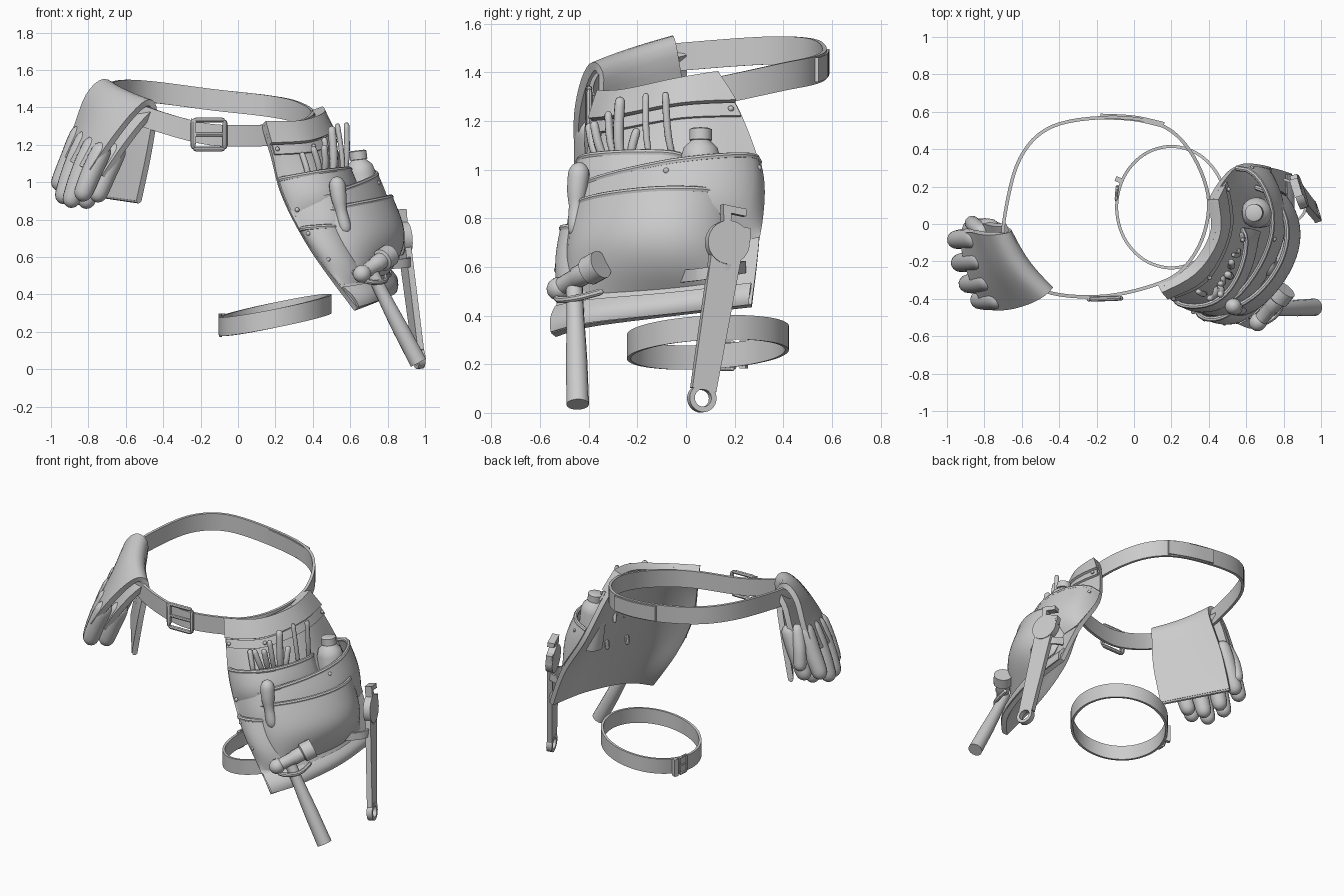
import bpy, math
from mathutils import Vector as V

if "Cube" in bpy.data.objects:
    bpy.data.objects.remove(bpy.data.objects["Cube"])


def cr(pts, t, closed=False):
    """Catmull-Rom point at t in 0..len-1 (or 0..len when closed)"""
    n = len(pts)
    i = int(math.floor(t)) if closed else max(0, min(int(t), n - 2))
    f = t - i
    g = (lambda k: V(pts[k % n])) if closed else (lambda k: V(pts[max(0, min(k, n - 1))]))
    a, b, c, d = g(i - 1), g(i), g(i + 1), g(i + 2)
    return 0.5 * (2 * b + (c - a) * f + (2 * a - 5 * b + 4 * c - d) * f * f + (3 * b - a - 3 * c + d) * f ** 3)


def make(name, verts, faces, thick=0.0):
    me = bpy.data.meshes.new(name)
    me.from_pydata([tuple(v) for v in verts], [], faces)
    ob = bpy.data.objects.new(name, me)
    bpy.context.collection.objects.link(ob)
    bpy.ops.object.select_all(action='DESELECT')
    ob.select_set(True)
    bpy.context.view_layer.objects.active = ob
    if thick:
        m = ob.modifiers.new("thickness", 'SOLIDIFY')
        m.thickness, m.offset = thick, 0
        bpy.ops.object.modifier_apply(modifier=m.name)
    bpy.ops.object.shade_smooth_by_angle(angle=math.radians(40))
    return ob


def grid(name, rows, thick, wrap=False):
    n, m = len(rows), len(rows[0])
    faces = [(i * m + j, i * m + j + 1, (i + 1) % n * m + j + 1, (i + 1) % n * m + j)
             for i in range(n if wrap else n - 1) for j in range(m - 1)]
    return make(name, [p for r in rows for p in r], faces, thick)


def ribbon(name, pts, width, thick, closed=False, steps=6):
    n = (len(pts) if closed else len(pts) - 1) * steps
    c = [cr(pts, k / steps, closed) for k in range(n if closed else n + 1)]
    return grid(name, [(p - V((0, 0, width / 2)), p + V((0, 0, width / 2))) for p in c], thick, closed)


def tube(name, pts, radii, rounded=False, sides=14, n=18):
    pts = [V(p) for p in pts]
    S = len(pts) - 1
    ts = [(0.5 - 0.5 * math.cos(math.pi * k / n)) if rounded else k / n for k in range(n + 1)]
    if not rounded and S == len(radii) - 1 and S > 3:
        ts = [k / S for k in range(S + 1)]
    c = [cr(pts, t * S) for t in ts]
    L = sum((c[k + 1] - c[k]).length for k in range(len(c) - 1))
    verts, d, nrm = [], 0, None
    for k, p in enumerate(c):
        tan = (c[min(k + 1, len(c) - 1)] - c[max(k - 1, 0)]).normalized()
        nrm = tan.orthogonal() if nrm is None else nrm - tan * nrm.dot(tan)
        nrm.normalize()
        bi = tan.cross(nrm)
        x = ts[k] * (len(radii) - 1)
        i = min(int(x), len(radii) - 2)
        r = radii[i] + (radii[i + 1] - radii[i]) * (x - i)
        if k:
            d += (p - c[k - 1]).length
        e = max(0, min(d, L - d))
        if rounded and e < r:
            r *= max(0.05, math.sqrt(max(0, 1 - (1 - e / r) ** 2)))
        verts += [p + r * (nrm * math.cos(a) + bi * math.sin(a))
                  for a in (2 * math.pi * s / sides for s in range(sides))]
    q, m = sides, len(c)
    faces = [(i * q + s, i * q + (s + 1) % q, (i + 1) * q + (s + 1) % q, (i + 1) * q + s)
             for i in range(m - 1) for s in range(q)]
    faces += [tuple(range(q))[::-1], tuple(range((m - 1) * q, m * q))]
    return make(name, verts, faces)


def buckle(name, c, right, w, h, r):
    c, right, up = V(c), V(right).normalized(), V((0, 0, 1))
    k = [c + right * a * w + up * b * h for a, b in ((-1, -1), (1, -1), (1, 1), (-1, 1))]
    for i in range(4):
        tube(name + "_bar", [k[i], k[(i + 1) % 4]], [r, r], True, 8, 8)
    tube(name + "_prong", [c - right * w, c + right * w], [r * .8, r * .8], True, 8, 8)


# waist belt with buckle, keeper and overlapping end
ribbon("waist_belt", [(.14, -.315, 1.25), (.28, -.22, 1.26), (.375, -.05, 1.29), (.395, .16, 1.33),
                      (.30, .39, 1.38), (.14, .53, 1.41), (-.13, .57, 1.44), (-.44, .52, 1.48),
                      (-.61, .35, 1.49), (-.69, .05, 1.47), (-.69, -.12, 1.45), (-.61, -.27, 1.40),
                      (-.44, -.37, 1.33), (-.15, -.385, 1.255)], .115, .018, True)
ribbon("belt_overlap", [(.16, .53, 1.41), (0, .565, 1.425), (-.18, .575, 1.445)], .10, .03)
buckle("belt_buckle", (-.155, -.40, 1.255), (1, .03, 0), .085, .078, .013)
ribbon("belt_keeper", [(-.25, -.40, 1.275), (-.225, -.40, 1.27)], .13, .025)

# thigh strap with buckle
ring = [(.2 + .293 * math.cos(a), .09 + .325 * math.sin(a), .29 + .06 * math.cos(a) + .018 * math.sin(a))
        for a in (2 * math.pi * k / 12 for k in range(12))]
ribbon("thigh_strap", ring, .10, .016, True)
buckle("thigh_buckle", (-.093, .165, .235), (.08, 1, 0), .035, .055, .008)
ribbon("thigh_keeper", [(-.09, .225, .24), (-.08, .25, .24)], .115, .03)

# pouch back panel: a curved leather sheet, u front to back, v top to bottom
PANEL = [[(.13, -.33, 1.31), (.31, -.23, 1.31), (.42, -.05, 1.355), (.41, .13, 1.39)],
         [(.18, -.38, 1.14), (.38, -.28, 1.15), (.50, -.02, 1.20), (.47, .23, 1.21)],
         [(.24, -.42, .92), (.46, -.35, .93), (.61, -.02, .95), (.56, .31, .96)],
         [(.39, -.48, .64), (.57, -.41, .64), (.73, -.05, .66), (.72, .30, .70)],
         [(.63, -.545, .32), (.74, -.40, .36), (.82, -.08, .40), (.83, .27, .44)]]


def P(u, v):
    return cr([cr(r, u * 3) for r in PANEL], v)


def N(u, v):
    u, v, e = min(max(u, .02), .98), min(max(v, .02), 3.98), .01
    return (P(u, v + e) - P(u, v - e)).cross(P(u + e, v) - P(u - e, v)).normalized()


def patch(name, u0, u1, v0, v1, off, thick, n=16, m=16, skew=0.0):
    """Sheet over the panel; off(s, t) is the distance from it."""
    rows = []
    for j in range(m + 1):
        t = j / m
        row = []
        for i in range(n + 1):
            s = i / n
            u, v = u0 + (u1 - u0) * s, v0 + (v1 - v0) * t + skew * (1 - s) * (1 - t)
            row.append(P(u, v) + N(u, v) * off(s, t))
        rows.append(row)
    grid(name, rows, thick)
    return rows


def pocket(name, u0, u1, v0, v1, depth, lean=1.0, skew=0.0):
    """Open-topped pouch bulging off the panel; lean > 1 shifts the bulge to the back."""
    def f(s, t):
        return .014 + depth * max(0, math.sin(math.pi * s ** lean)) ** .6 * math.cos(math.pi / 2 * t ** 2.2)
    rows = patch(name, u0, u1, v0, v1, f, .016, 22, 16, skew)
    tube(name + "_rim", rows[0], [.014] * len(rows[0]), sides=8)


def rivet(u, v, off):
    p, n = P(u, v), N(u, v)
    tube("rivet", [p + n * off, p + n * (off + .022)], [.014, .012], True, 10, 6)


patch("pouch_back_panel", 0, 1, 0, 4, lambda s, t: 0, .03, 20, 28)
patch("pouch_top_flap", 0, 1, 0, .72, lambda s, t: .03, .03)
patch("tool_strap", .02, .98, .75, 1.0, lambda s, t: .025, .014, 16, 3)
patch("bottom_hem", .02, .98, 3.6, 3.98, lambda s, t: .015 + .015 * math.sin(math.pi * t), .018)
pocket("tool_pocket", .03, .66, 1.62, 2.4, .075, 1.2)
pocket("middle_pocket", .05, 1, 1.75, 2.95, .14, 1.9, .45)
pocket("lower_pocket", .22, .86, 2.36, 3.5, .175, 1.4)
pocket("hammer_holder", .03, .36, 2.65, 3.55, .05)
for u, v, o in ((.06, .88, .03), (.35, .88, .03), (.92, .88, .03), (.08, 2.3, .03), (.96, 1.95, .07),
                (.96, 2.6, .03), (.07, 2.75, .04), (.1, 3.2, .04), (.3, 2.75, .05), (.64, 2.05, .145)):
    rivet(u, v, o)
for u in (.5, .62):
    p, n = P(u, 2.6), N(u, 2.6)
    tube("back_stud", [p, p - n * .03 + V((0, .01, .02)), p - n * .03 + V((0, .01, -.03))], [.014, .014], True, 8, 8)

# hammer
tube("hammer_handle", [(.70, -.46, .55), (.82, -.452, .31), (.965, -.445, .035)], [.034, .036, .044, .047])
tube("hammer_head", [(.66, -.53, .51), (.73, -.45, .555), (.735, -.445, .558), (.765, -.405, .58), (.77, -.40, .583), (.81, -.35, .61)],
     [.036, .04, .045, .045, .06, .06], sides=20)
tube("hammer_peen", [(.635, -.56, .49), (.69, -.49, .53)], [.045, .05], True, 16)
tube("hammer_loop", [(.60, -.48, .53), (.69, -.53, .47), (.78, -.46, .47), (.79, -.34, .50)], [.014] * 2, True, 8)

# adjustable wrench: flat plates in a tilted frame, a along handle, b across
A, B = V((.885, .17, .70)), V((.968, .065, .06))
down = (B - A).normalized()
side = V((-.32, 1, 0))
side = (side - down * side.dot(down)).normalized()
L = (B - A).length
W = lambda a, b: A + down * a + side * b


def plate(name, outline, thick):
    make(name, [W(a, b) for a, b in outline], [tuple(range(len(outline)))], thick)


circ = lambda r, a0=0, n=24: [(a0 + r * math.cos(2 * math.pi * k / n), r * math.sin(2 * math.pi * k / n)) for k in range(n)]
plate("wrench_handle", [(.05, -.065), (.05, .065), (L - .035, .052), (L - .035, -.052)], .034)
o, i = circ(.058, L), circ(.036, L)
make("wrench_ring", [W(*p) for p in o + i], [(k, (k + 1) % 24, 24 + (k + 1) % 24, 24 + k) for k in range(24)], .036)
plate("wrench_head", circ(.09), .045)
plate("wrench_fixed_jaw", [(-.05, -.03), (-.15, -.05), (-.15, .05), (-.12, .055), (-.12, -.01), (-.05, .0)], .045)
plate("wrench_sliding_jaw", [(-.03, .02), (-.075, .02), (-.075, .085), (-.02, .09)], .04)
ribbon("wrench_holder", [(.80, -.03, .56), (.91, .06, .57), (.895, .19, .59), (.80, .24, .60)], .05, .014)

# screwdriver, bottle and a canister in the pockets
tube("screwdriver_handle", [(.525, -.435, 1.03), (.545, -.45, .88), (.58, -.45, .72)], [.036, .045, .042, .03, .036, .03], True)
tube("screwdriver_shaft", [(.57, -.45, .76), (.63, -.44, .55)], [.014, .014])
zs = (.80, 1.05, 1.09, 1.12, 1.121, 1.165, 1.17)
tube("bottle", [(.66 - .12 * (z - 1), .06, z) for z in zs], [.08, .082, .07, .038, .047, .047, .036], sides=20)
tube("canister", [(.73, -.22, .66), (.70, -.23, .89)], [.05, .05], True)

# slim hand tools: top, bottom, radius
for top, bot, r in (((.50, -.27, 1.30), (.50, -.255, .95), .022), ((.53, -.165, 1.315), (.56, -.13, .95), .014),
                    ((.58, -.085, 1.32), (.56, -.03, .95), .015), ((.40, -.40, 1.19), (.44, -.33, .98), .017),
                    ((.46, -.38, 1.20), (.45, -.30, .98), .018), ((.46, -.32, 1.24), (.47, -.27, .98), .016),
                    ((.52, -.20, 1.17), (.50, -.22, .98), .018), ((.34, -.36, 1.16), (.38, -.36, .95), .016)):
    tube("hand_tool", [top, (V(top) + V(bot)) / 2 + V((.012, -.015, 0)), bot], [r, r, r * .7], True, 10, 12)

# gloves folded over the belt: cuff inside, palm outside
FOLD = [((-.80, .01, .94), (-.53, -.36, .90)), ((-.74, .0, 1.2), (-.475, -.37, 1.16)),
        ((-.67, -.04, 1.47), (-.445, -.35, 1.37)), ((-.72, -.05, 1.535), (-.48, -.38, 1.425)),
        ((-.80, -.05, 1.46), (-.56, -.42, 1.36)), ((-.86, -.04, 1.30), (-.67, -.45, 1.22)),
        ((-.92, -.05, 1.14), (-.78, -.45, 1.06))]
cols = [[cr([f[0] for f in FOLD], t / 4).lerp(cr([f[1] for f in FOLD], t / 4), s / 10)
         + V((-.8, -.6, 0)) * .03 * math.sin(math.pi * s / 10) * (1 if t > 12 else t / 12) for s in range(11)] for t in range(25)]
grid("glove_cuff_and_palm", cols, .035)
grid("glove_under_layer", [[p + V((.065, .045, -.03)) for p in r] for r in cols[14:]], .035)
tube("cuff_hem", cols[0], [.014] * 11, sides=8)
HAND = (((-.83, -.08, 1.30), (-.895, -.08, 1.13), (-.97, -.085, .955)),
        ((-.80, -.19, 1.27), (-.88, -.20, 1.08), (-.945, -.21, .885)),
        ((-.76, -.30, 1.24), (-.84, -.315, 1.05), (-.905, -.32, .865)),
        ((-.71, -.40, 1.21), (-.78, -.405, 1.06), (-.845, -.405, .90)))
for name, off in (("outer_glove_finger", V((0, 0, 0))), ("inner_glove_finger", V((.08, .055, -.005)))):
    for f in HAND:
        tube(name, [V(p) + off for p in f], [.05, .056, .054, .046], True)
tube("glove_thumb", [(-.80, -.05, 1.30), (-.85, -.01, 1.16), (-.87, .01, 1.02)], [.042, .042, .038], True)
